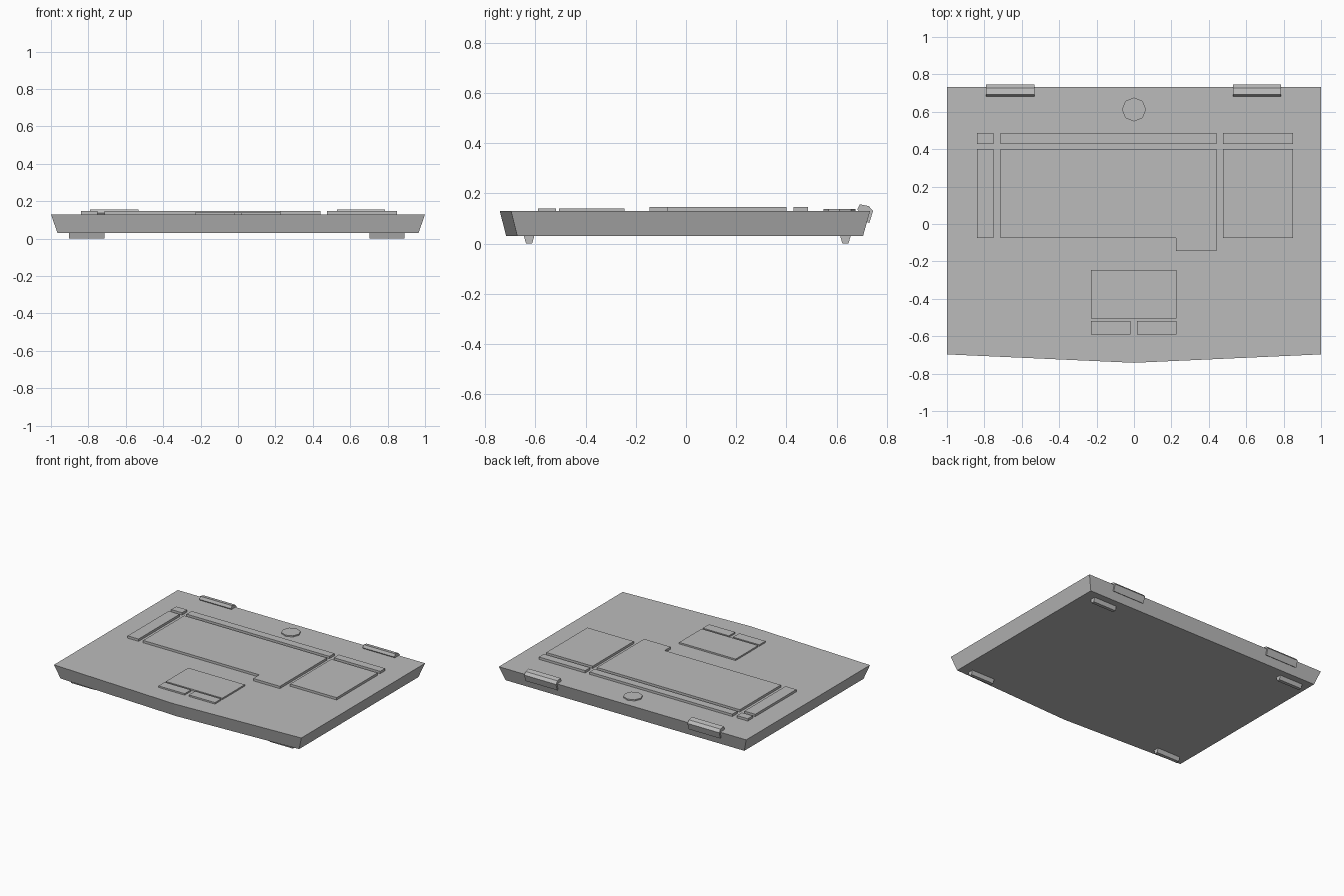
import bpy
import math

if "Cube" in bpy.data.objects:
    bpy.data.objects.remove(bpy.data.objects["Cube"])

# One plain grey for everything
GREY = (0.5, 0.5, 0.5, 1)
grey = bpy.data.materials.new("plain grey")
grey.use_nodes = True
grey.diffuse_color = GREY
grey.node_tree.nodes["Principled BSDF"].inputs["Base Color"].default_value = GREY

DECK = 0.13


def loft(name, start, end):
    """Solid between two matching closed rings of points."""
    n = len(start)
    faces = [[i, (i + 1) % n, n + (i + 1) % n, n + i] for i in range(n)]
    faces += [list(range(n))[::-1], list(range(n, 2 * n))]
    mesh = bpy.data.meshes.new(name)
    mesh.from_pydata(start + end, [], faces)
    mesh.materials.append(grey)
    obj = bpy.data.objects.new(name, mesh)
    bpy.context.collection.objects.link(obj)
    return obj


def plate(name, outline, top):
    """Low raised plate on the deck."""
    return loft(name, [(x, y, DECK - 0.003) for x, y in outline],
                [(x, y, top) for x, y in outline])


def rect(x0, x1, y0, y1):
    return [(x0, y0), (x1, y0), (x1, y1), (x0, y1)]


def bar(name, profile, x0, x1):
    """Extrude a (y, z) profile along x."""
    return loft(name, [(x0, y, z) for y, z in profile],
                [(x1, y, z) for y, z in profile])


def body_ring(half, back, corner, nose, z):
    return [(-half, back, z), (-half, corner, z), (0, nose, z),
            (half, corner, z), (half, back, z)]


# Tapered body with a slightly pointed front edge
loft("body", body_ring(0.965, 0.705, -0.672, -0.716, 0.03),
     body_ring(1.0, 0.733, -0.697, -0.742, DECK))

# Key blocks: function row above, main rows below
KEY_TOP = 0.147
row, rows = (0.428, 0.486), (-0.075, 0.4)
for label, x0, x1 in (("side", -0.84, -0.752), ("number", 0.475, 0.85)):
    plate(label + "_key_top_row", rect(x0, x1, *row), KEY_TOP)
    plate(label + "_key_block", rect(x0, x1, *rows), KEY_TOP)
plate("function_key_row", rect(-0.715, 0.44, *row), KEY_TOP)
plate("main_key_block", [(-0.715, -0.075), (0.225, -0.075), (0.225, -0.145),
                         (0.44, -0.145), (0.44, 0.4), (-0.715, 0.4)], KEY_TOP)

# Touchpad, its two buttons and the power button
plate("touchpad", rect(-0.23, 0.227, -0.505, -0.245), 0.141)
plate("right_touchpad_button", rect(-0.23, -0.018, -0.59, -0.518), 0.141)
plate("left_touchpad_button", rect(0.016, 0.227, -0.59, -0.518), 0.141)
plate("power_button", [(0.065 * math.cos(i * math.pi / 4),
                        0.612 + 0.064 * math.sin(i * math.pi / 4))
                       for i in range(8)], 0.139)

# Hinges and feet on both sides
HINGE = [(0.69, 0.125), (0.683, 0.137), (0.692, 0.157), (0.728, 0.15),
         (0.745, 0.13), (0.73, 0.082), (0.715, 0.09)]
for side, x0, x1 in (("right", -0.79, -0.533), ("left", 0.53, 0.787)):
    bar(side + "_hinge", HINGE[::-1], x0, x1)
for side, x0, x1 in (("right", -0.903, -0.715), ("left", 0.703, 0.89)):
    for end, y in (("front", -0.625), ("back", 0.635)):
        bar(f"{side}_{end}_foot", [(y - 0.022, 0.035), (y - 0.012, 0.0),
                                   (y + 0.012, 0.0), (y + 0.022, 0.035)], x0, x1)

# Consistent outward normals
import bmesh
for obj in bpy.context.collection.objects:
    if obj.type == 'MESH' and obj.data.materials and obj.data.materials[0] == grey:
        bm = bmesh.new()
        bm.from_mesh(obj.data)
        bmesh.ops.recalc_face_normals(bm, faces=bm.faces)
        bm.to_mesh(obj.data)
        bm.free()
